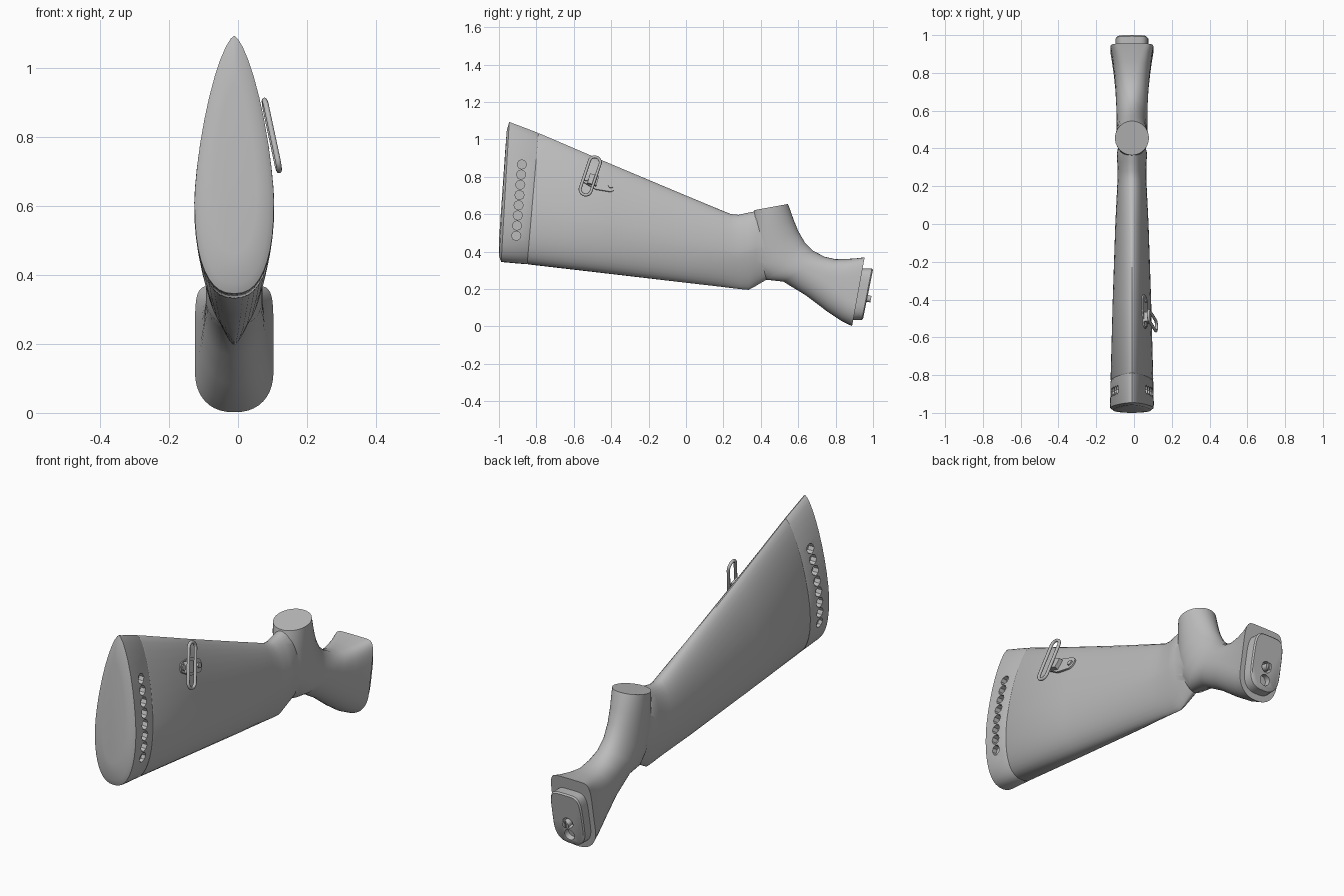
import bpy, bmesh
from math import sin, cos, pi, copysign
from mathutils import Vector, Matrix

if "Cube" in bpy.data.objects:
    bpy.data.objects.remove(bpy.data.objects["Cube"])

CX = -0.011  # middle plane of the stock
grey = bpy.data.materials.new("plain grey")
grey.use_nodes = True
grey.diffuse_color = (0.5, 0.5, 0.5, 1)
grey.node_tree.nodes["Principled BSDF"].inputs["Base Color"].default_value = (0.5, 0.5, 0.5, 1)


def make(name, bm):
    bmesh.ops.recalc_face_normals(bm, faces=bm.faces[:])
    mesh = bpy.data.meshes.new(name)
    bm.to_mesh(mesh)
    bm.free()
    mesh.materials.append(grey)
    ob = bpy.data.objects.new(name, mesh)
    bpy.context.collection.objects.link(ob)
    return ob


def loft(name, sections, n=40):
    """Section: top y, top z, bottom y, bottom z, half width, widest level, top and bottom roundness."""
    bm = bmesh.new()
    rings = []
    for ty, tz, by, bz, w, mid, p, q in sections:
        ring = []
        for i in range(n):
            c, s = cos(2 * pi * i / n), sin(2 * pi * i / n)
            e = 2 / (p if s > 0 else q)
            rise = (1 - mid if s > 0 else -mid) * abs(s) ** e
            v = mid + rise
            x = CX + w * copysign(abs(c) ** e, c)
            ring.append(bm.verts.new((x, by + (ty - by) * v, bz + (tz - bz) * v)))
        rings.append(ring)
    for a, b in zip(rings, rings[1:]):
        for i in range(n):
            j = (i + 1) % n
            bm.faces.new((a[i], a[j], b[j], b[i]))
    bm.faces.new(rings[0])
    bm.faces.new(rings[-1])
    return make(name, bm)


def cylinder(name, centre, axis, radius, depth, sides=24):
    bm = bmesh.new()
    turn = Vector(axis).to_track_quat('Z', 'Y').to_matrix().to_4x4()
    bmesh.ops.create_cone(bm, cap_ends=True, segments=sides, radius1=radius, radius2=radius,
                          depth=depth, matrix=Matrix.Translation(centre) @ turn)
    return make(name, bm)


def block(name, frame, size):
    bm = bmesh.new()
    bmesh.ops.create_cube(bm, size=1, matrix=frame @ Matrix.Diagonal((*size, 1)))
    return make(name, bm)


def combine(ob, other, operation):
    mod = ob.modifiers.new("combine", 'BOOLEAN')
    mod.operation, mod.solver, mod.object = operation, 'EXACT', other
    bpy.context.view_layer.objects.active = ob
    bpy.ops.object.modifier_apply(modifier=mod.name)
    bpy.data.objects.remove(other)


def smooth(ob, angle=0.7):
    bpy.ops.object.select_all(action='DESELECT')
    ob.select_set(True)
    bpy.context.view_layer.objects.active = ob
    bpy.ops.object.shade_smooth_by_angle(angle=angle)


# Main stock, from the pad seam to the grip
stock = loft("stock_body", [
    (-.789, 1.031, -.849, .336, .110, .36, 1.5, 2.4),
    (-.783, 1.032, -.843, .332, .113, .36, 1.5, 2.4),
    (-.4, .868, -.42, .283, .102, .40, 1.6, 2.2),
    (0, .70, 0, .234, .088, .45, 1.8, 1.9),
    (.2, .617, .2, .211, .078, .50, 2, 1.6),
    (.24, .601, .24, .206, .076, .50, 2, 1.5),
    (.28, .597, .29, .200, .076, .50, 2, 1.45),
    (.33, .608, .335, .196, .078, .52, 2, 1.4),
    (.38, .618, .37, .215, .080, .52, 2, 1.5),
    (.47, .57, .45, .262, .060, .50, 2, 2)])

# Curved grip, from the flat round top to the flared end
grip = loft("grip", [
    (.545, .655, .365, .622, .090, .5, 2, 2),
    (.555, .630, .358, .580, .089, .5, 2, 2),
    (.575, .572, .350, .500, .086, .5, 2, 2),
    (.600, .510, .352, .400, .083, .5, 2, 2),
    (.635, .450, .380, .305, .082, .5, 2, 2),
    (.680, .405, .430, .250, .082, .5, 2.1, 2),
    (.740, .373, .520, .240, .083, .5, 2.3, 2),
    (.800, .360, .640, .167, .088, .48, 2.7, 2),
    (.860, .361, .750, .084, .097, .43, 3.8, 2.1),
    (.915, .365, .830, .030, .106, .37, 5.5, 2.2),
    (.955, .370, .888, .002, .114, .33, 8, 2.3)])
combine(stock, grip, 'UNION')
smooth(stock)

# Recoil pad with a domed end face
pad = loft("recoil_pad", [
    (-.966, .95, -1.0, .46, .065, .36, 1.6, 2.2),
    (-.958, 1.05, -.999, .375, .100, .36, 1.5, 2.4),
    (-.945, 1.094, -.988, .346, .115, .36, 1.5, 2.4),
    (-.925, 1.086, -.970, .343, .116, .36, 1.5, 2.4),
    (-.795, 1.037, -.855, .333, .113, .36, 1.5, 2.4),
    (-.789, 1.031, -.849, .336, .110, .36, 1.5, 2.4)])

# Row of vent pockets on both sides of the pad
for side in (-1, 1):
    for i in range(8):
        z = .485 + i * .0545
        level = max(0, (z - .6) / .48)
        wall = .115 * (1 - level ** 1.5) ** .67
        spot = (CX + side * wall, -.908 + .08 * (z - .485), z)
        combine(pad, cylinder("vent_cutter", spot, (side, 0, 0), .025, .06, 8), 'DIFFERENCE')
smooth(pad)

# Raised mounting plate on the flared end
tenon = loft("mounting_plate", [
    (.940, .310, .885, .035, .088, .4, 5, 2.8),
    (.994, .310, .940, .035, .088, .4, 5, 2.8),
    (1.0, .303, .947, .042, .082, .4, 5, 2.8)])
axis = Vector((0, .98, -.196))
for z in (.15, .085):
    y = .947 + .203 * (z - .042)
    combine(tenon, cylinder("hole_cutter", (CX, y, z), axis, .028, .06), 'DIFFERENCE')
smooth(tenon)

# Slotted screw in the upper hole
screw_at = Vector((CX, .969, .15))
screw = cylinder("mounting_screw", screw_at - axis * .01, axis, .018, .06)
slot = Matrix.Translation(screw_at + axis * .02) @ axis.to_track_quat('Z', 'Y').to_matrix().to_4x4()
combine(screw, block("slot_cutter", slot, (.006, .06, .016)), 'DIFFERENCE')
smooth(screw)

# Sling mount, seated on the left face of the stock
bpy.context.view_layer.update()
hit, seat, normal, face = stock.ray_cast((1, -.47, .77), (-1, 0, 0))
along = Vector((0, 1, -.28))
along = (along - normal * along.dot(normal)).normalized()
across = normal.cross(along)
frame = Matrix((along, across, normal)).transposed().to_4x4()
frame.translation = seat

bm = bmesh.new()
for u, r in ((-.06, .026), (0, .042), (.065, .034)):
    for i in range(20):
        for h in (-.012, .007):
            bm.verts.new((u + r * cos(pi * i / 10), r * sin(pi * i / 10), h))
hull = bmesh.ops.convex_hull(bm, input=bm.verts[:])
bmesh.ops.delete(bm, geom=[v for v in bm.verts if not v.link_faces], context='VERTS')
bm.transform(frame)
smooth(make("sling_base", bm))
block("sling_lug", frame @ Matrix.Translation((-.03, 0, .014)), (.05, .055, .028))
for u in (-.066, .07):
    smooth(cylinder("sling_screw", frame @ Vector((u, 0, .008)), normal, .014, .012, 16))

# Wire loop hanging from the mount
up = Vector((-.045, .07, .21)).normalized()
flat = normal.cross(up).normalized()
middle = Vector((.098, -.512, .805))
curve = bpy.data.curves.new("sling_loop", 'CURVE')
curve.dimensions = '3D'
curve.bevel_depth = .008
curve.bevel_resolution = 2
spline = curve.splines.new('POLY')
spline.points.add(23)
spline.use_cyclic_u = True
for i, point in enumerate(spline.points):
    t = 2 * pi * (i + .5) / 24
    offset = up * (copysign(.078, sin(t)) + .03 * sin(t)) + flat * .03 * cos(t)
    point.co = (*(middle + offset), 1)
curve.materials.append(grey)
loop = bpy.data.objects.new("sling_loop", curve)
bpy.context.collection.objects.link(loop)
